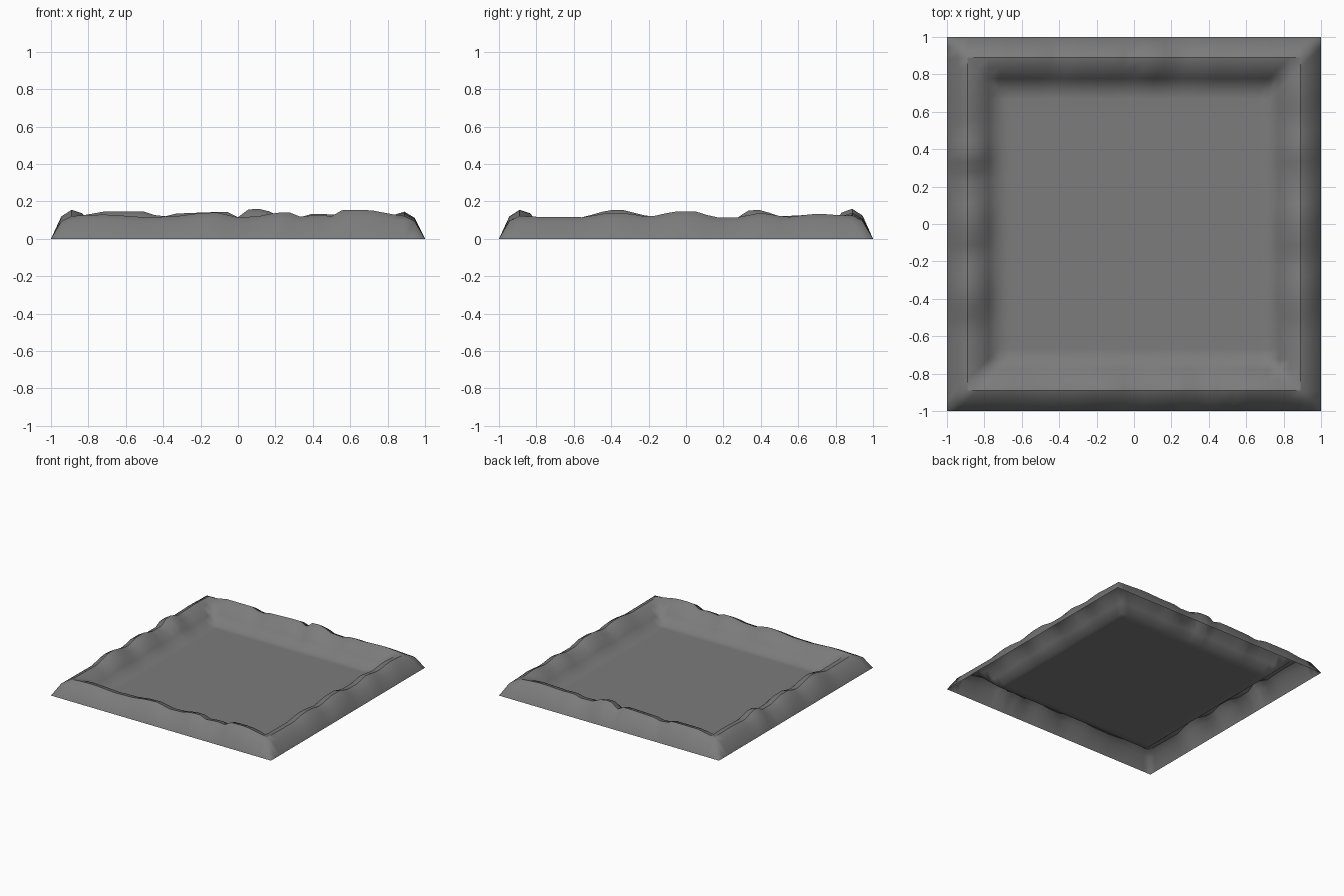
import bpy, bmesh

if "Cube" in bpy.data.objects:
    bpy.data.objects.remove(bpy.data.objects["Cube"])

# Cross-section of the bank: distance from centre -> share of crest height
BANK = [(0.0, 0), (0.722, 0), (0.778, 0.42), (0.833, 0.88),
        (0.889, 1), (0.944, 0.78), (1.0, 0)]

# Wavy crest heights along each side
BACK = [(-1, .12), (-.83, .125), (-.72, .145), (-.5, .145), (-.41, .115),
        (-.33, .135), (-.2, .14), (-.06, .145), (0, .115), (.06, .16), (.14, .16),
        (.22, .12), (.34, .115), (.4, .135), (.5, .13), (.7, .14), (.83, .13), (1, .12)]
FRONT = [(-1, .12), (-.7, .13), (-.5, .115), (-.33, .12), (-.2, .138), (-.11, .14),
         (0, .115), (.11, .12), (.2, .14), (.28, .14), (.34, .115), (.42, .13),
         (.5, .12), (.56, .155), (.7, .155), (.83, .13), (1, .12)]
LEFT = [(-1, .12), (-.55, .115), (-.41, .155), (-.34, .155), (-.2, .12), (-.14, .115),
        (-.07, .145), (.07, .145), (.14, .115), (.28, .115), (.34, .155),
        (.4, .155), (.5, .12), (.7, .13), (1, .12)]
RIGHT = [(-1, .12), (-.55, .115), (-.41, .14), (-.3, .135), (-.2, .115),
         (-.07, .145), (.07, .145), (.14, .115), (.28, .115), (.4, .14),
         (.54, .115), (.7, .135), (.83, .125), (1, .12)]


def interp(points, t):
    for (a, u), (b, v) in zip(points, points[1:]):
        if t <= b:
            return u + (v - u) * (t - a) / (b - a)
    return points[-1][1]


def ring(v):
    return max(abs(v.co.x), abs(v.co.y))


def height(x, y):
    d = max(abs(x), abs(y))
    sx = interp(RIGHT if x > 0 else LEFT, y)
    sy = interp(BACK if y > 0 else FRONT, x)
    if abs(abs(x) - abs(y)) < 0.01:
        crest = (sx + sy) / 2
    else:
        crest = sx if abs(x) > abs(y) else sy
    return interp(BANK, d) * crest


# Open square ground sheet with a raised bank around the flat floor
bm = bmesh.new()
bmesh.ops.create_grid(bm, x_segments=36, y_segments=36, size=1)
for v in bm.verts:
    v.co.z = height(v.co.x, v.co.y)

# Split the corner quads along the mitre
for f in list(bm.faces):
    c = f.calc_center_median()
    if abs(abs(c.x) - abs(c.y)) < 0.01 and abs(c.x) > 0.7:
        vs = sorted(f.verts, key=lambda v: abs(abs(v.co.x) - abs(v.co.y)))
        bmesh.utils.face_split(f, vs[0], vs[1])

# Smooth slopes with a sharp crest line
for f in bm.faces:
    f.smooth = True
for e in bm.edges:
    if all(abs(ring(v) - 0.889) < 0.01 for v in e.verts):
        e.smooth = False

mesh = bpy.data.meshes.new("banked_ground")
bm.to_mesh(mesh)
bm.free()
ground = bpy.data.objects.new("banked_ground", mesh)
bpy.context.collection.objects.link(ground)

# Dark grey surface
dark = bpy.data.materials.new("dark_grey")
dark.diffuse_color = (0.2, 0.2, 0.2, 1)
dark.use_nodes = True
dark.node_tree.nodes["Principled BSDF"].inputs["Base Color"].default_value = dark.diffuse_color
mesh.materials.append(dark)
